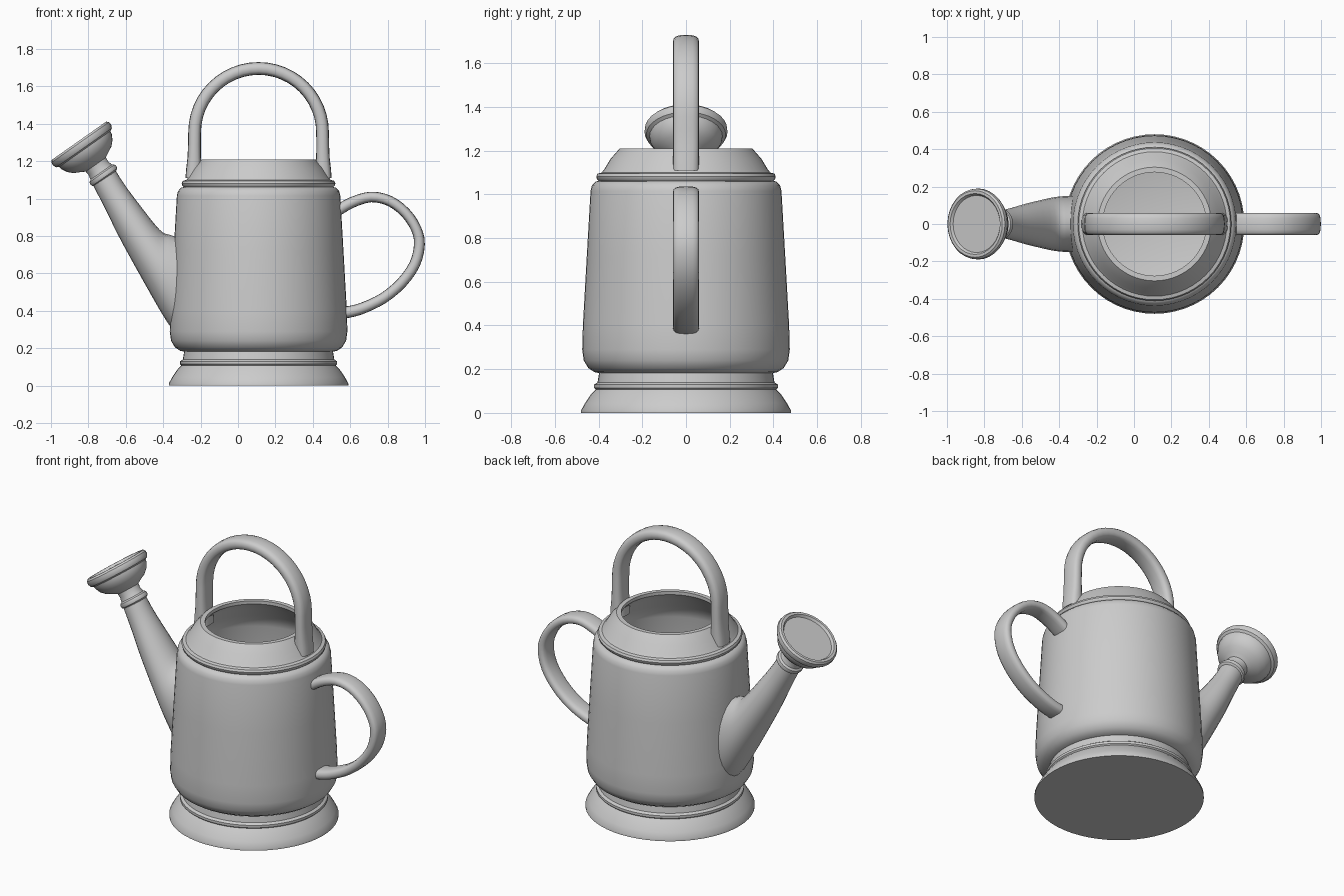
import bpy, bmesh
from math import sin, cos, pi, radians, copysign
from mathutils import Vector

if "Cube" in bpy.data.objects:
    bpy.data.objects.remove(bpy.data.objects["Cube"])

Y = Vector((0, 1, 0))


def loft(name, rings, angle=35):
    """Skin a list of equal-length point rings and cap both ends."""
    bm = bmesh.new()
    vs = [[bm.verts.new(p) for p in ring] for ring in rings]
    n = len(rings[0])
    for a, b in zip(vs, vs[1:]):
        for i in range(n):
            j = (i + 1) % n
            bm.faces.new((a[i], a[j], b[j], b[i]))
    bm.faces.new(vs[0][::-1])
    bm.faces.new(vs[-1])
    bmesh.ops.remove_doubles(bm, verts=bm.verts, dist=1e-5)
    bmesh.ops.dissolve_degenerate(bm, edges=bm.edges, dist=1e-5)
    bmesh.ops.recalc_face_normals(bm, faces=bm.faces)
    me = bpy.data.meshes.new(name)
    bm.to_mesh(me)
    bm.free()
    ob = bpy.data.objects.new(name, me)
    bpy.context.collection.objects.link(ob)
    bpy.ops.object.select_all(action='DESELECT')
    ob.select_set(True)
    bpy.context.view_layer.objects.active = ob
    bpy.ops.object.shade_smooth_by_angle(angle=radians(angle))
    return ob


def section(centre, across, half_y, n, power=1.0):
    """Rounded cross-section spanned by 'across' (in XZ) and the Y axis."""
    def soft(v):
        return copysign(abs(v) ** power, v)
    return [centre + across * soft(cos(2 * pi * i / n)) + Y * half_y * soft(sin(2 * pi * i / n))
            for i in range(n)]


def lathe(name, origin, axis, profile, n):
    """Revolve (radius, distance) pairs about an axis lying in the XZ plane."""
    o, d = Vector(origin), Vector(axis).normalized()
    side = Y.cross(d)
    return loft(name, [section(o + d * t, side * r, r, n) for r, t in profile])


def spline(pts, steps):
    """Catmull-Rom interpolation through tuples of any length."""
    pts = [Vector(p) for p in pts]
    p = [2 * pts[0] - pts[1]] + pts + [2 * pts[-1] - pts[-2]]
    out = []
    for i in range(1, len(p) - 2):
        a, b, c, d = p[i - 1:i + 3]
        for k in range(steps):
            t = k / steps
            out.append(0.5 * (2 * b + (c - a) * t + (2 * a - 5 * b + 4 * c - d) * t * t
                              + (3 * b - a - 3 * c + d) * t ** 3))
    return out + [pts[-1]]


def strap(name, path, half_y):
    """Sweep a rounded strap along (x, z, half thickness) points."""
    rings = []
    for i, p in enumerate(path):
        q, r = path[max(i - 1, 0)], path[min(i + 1, len(path) - 1)]
        tangent = Vector((r[0] - q[0], 0, r[1] - q[1])).normalized()
        rings.append(section(Vector((p[0], 0, p[1])), Y.cross(tangent) * p[2], half_y, 16, 0.7))
    return loft(name, rings, 50)


# Hollow body with flared foot, waist bead, shoulder bead and open neck
lathe("can_body", (0.11, 0, 0), (0, 0, 1), [
    (0, 0), (0.48, 0), (0.48, 0.012), (0.462, 0.045), (0.435, 0.085), (0.413, 0.108),
    (0.42, 0.115), (0.42, 0.13), (0.405, 0.14), (0.398, 0.182), (0.42, 0.187),
    (0.447, 0.205), (0.468, 0.24), (0.475, 0.29), (0.472, 0.4), (0.454, 0.72),
    (0.437, 1.015), (0.431, 1.04), (0.415, 1.058), (0.4, 1.062), (0.408, 1.07),
    (0.411, 1.082), (0.405, 1.095), (0.386, 1.1), (0.374, 1.115), (0.345, 1.163),
    (0.304, 1.21), (0.277, 1.21), (0.277, 1.19), (0.325, 1.14), (0.36, 1.08),
    (0.395, 1.04), (0.41, 0.99), (0.442, 0.3), (0.42, 0.23), (0.38, 0.21), (0, 0.21)], 56)

# Tapered spout: upper x, z, lower x, z, half width in y
spout = spline([
    (-0.306, 0.79, -0.325, 0.27, 0.15),
    (-0.36, 0.805, -0.385, 0.35, 0.149),
    (-0.42, 0.835, -0.47, 0.495, 0.14),
    (-0.54, 0.985, -0.62, 0.765, 0.108),
    (-0.61, 1.08, -0.70, 0.925, 0.086),
    (-0.657, 1.155, -0.775, 1.073, 0.072)], 4)
loft("spout", [section(Vector((a + c, 0, b + d)) / 2, Vector((a - c, 0, b - d)) / 2, w, 24)
               for a, b, c, d, w in spout], 50)

# Sprinkler head with collar, bowl and recessed face
lathe("sprinkler_head", (-0.72, 0, 1.125), (-0.575, 0, 0.818), [
    (0, -0.02), (0.07, -0.02), (0.082, -0.012), (0.085, 0), (0.082, 0.012), (0.07, 0.02),
    (0.064, 0.045), (0.066, 0.07), (0.09, 0.084), (0.122, 0.1), (0.148, 0.125),
    (0.164, 0.155), (0.167, 0.172), (0.182, 0.18), (0.19, 0.197), (0.188, 0.215),
    (0.178, 0.226), (0.163, 0.226), (0.153, 0.212), (0, 0.212)], 32)

# Arched carrying handle with thickened feet on the shoulder
arch = [(0.11 + 0.342 * cos(pi - pi * i / 24), 1.354 + 0.342 * sin(pi * i / 24), 0.034)
        for i in range(25)]
left_leg = [(-0.235, 1.11, 0.046), (-0.235, 1.16, 0.042), (-0.234, 1.22, 0.036), (-0.233, 1.29, 0.034)]
right_leg = [(0.22 - x, z, w) for x, z, w in reversed(left_leg)]
strap("top_handle", left_leg + arch + right_leg, 0.06)

# Loop handle at the back of the can
strap("side_handle", spline([
    (0.53, 0.935, 0.03), (0.61, 0.98, 0.029), (0.71, 1.009, 0.028), (0.81, 0.988, 0.028),
    (0.895, 0.925, 0.028), (0.952, 0.84, 0.028), (0.97, 0.755, 0.029), (0.945, 0.65, 0.029),
    (0.875, 0.55, 0.029), (0.78, 0.47, 0.029), (0.68, 0.42, 0.03), (0.61, 0.398, 0.031),
    (0.555, 0.39, 0.032)], 3), 0.06)
